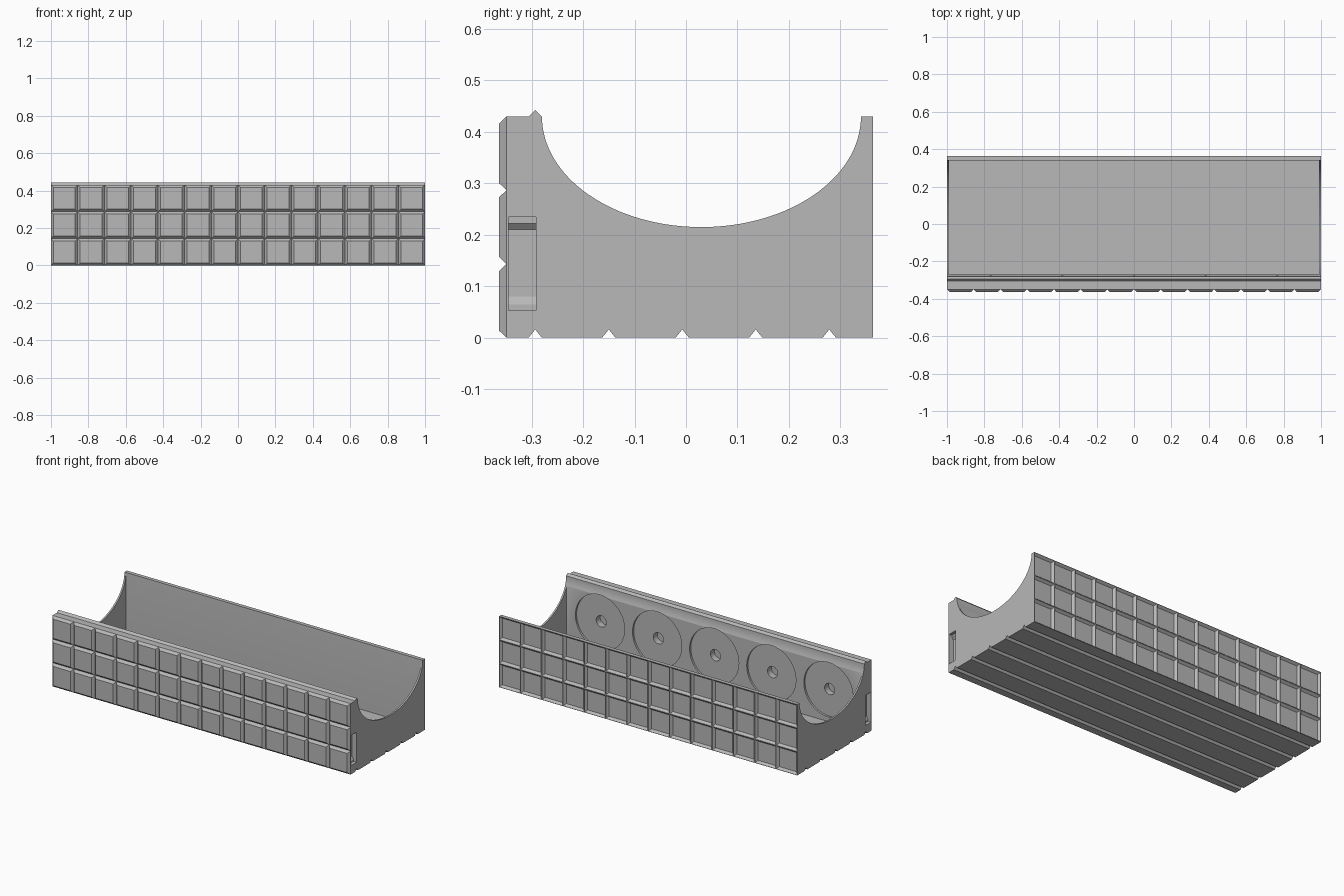
import bpy, bmesh, math
from mathutils import Matrix, Vector

if "Cube" in bpy.data.objects:
    bpy.data.objects.remove(bpy.data.objects["Cube"])

grey = bpy.data.materials.new("plain grey")
grey.use_nodes = True
COLOUR = (0.48, 0.48, 0.48, 1)
grey.diffuse_color = COLOUR
grey.node_tree.nodes["Principled BSDF"].inputs["Base Color"].default_value = COLOUR

HALF, FRONT, BACK, TOP = 1.0, -0.349, 0.363, 0.43
COLS, ROWS = 14, 3
PITCH_X, PITCH_Z = 2 * HALF / COLS, TOP / ROWS
BEVEL, DEPTH = 0.0135, 0.014


def make_object(name, bm):
    bmesh.ops.recalc_face_normals(bm, faces=bm.faces)
    mesh = bpy.data.meshes.new(name)
    bm.to_mesh(mesh)
    bm.free()
    mesh.materials.append(grey)
    obj = bpy.data.objects.new(name, mesh)
    bpy.context.collection.objects.link(obj)
    return obj


def prism(bm, points, offset):
    """Extrude a closed outline along an offset."""
    face = bm.faces.new([bm.verts.new(p) for p in points])
    new = bmesh.ops.extrude_face_region(bm, geom=[face])["geom"]
    verts = [v for v in new if isinstance(v, bmesh.types.BMVert)]
    bmesh.ops.translate(bm, verts=verts, vec=Vector(offset))


def frusta(y_base, y_tip, gap):
    """Grid of bevelled square tiles from a base plane to a tip plane."""
    bm = bmesh.new()
    for col in range(COLS):
        for row in range(ROWS):
            cx, cz = -HALF + (col + 0.5) * PITCH_X, (row + 0.5) * PITCH_Z
            rings = []
            for y, inset in ((y_base, gap), (y_tip, BEVEL)):
                hx, hz = PITCH_X / 2 - inset, PITCH_Z / 2 - inset
                corners = ((-hx, -hz), (hx, -hz), (hx, hz), (-hx, hz))
                rings.append([bm.verts.new((cx + a, y, cz + b)) for a, b in corners])
            low, high = rings
            bm.faces.new(low)
            bm.faces.new(high)
            for i in range(4):
                j = (i + 1) % 4
                bm.faces.new((low[i], low[j], high[j], high[i]))
    return bm


def cylinders(radius, y_near, y_far, segments):
    """Row of five cylinders lying along y."""
    bm = bmesh.new()
    for i in range(-2, 3):
        place = Matrix.Translation((i * 0.383, (y_near + y_far) / 2, 0.215))
        bmesh.ops.create_cone(bm, cap_ends=True, segments=segments,
                              radius1=radius, radius2=radius, depth=y_far - y_near,
                              matrix=place @ Matrix.Rotation(math.pi / 2, 4, 'X'))
    return bm


def cut(target, bm):
    cutter = make_object("cutter", bm)
    cutter.hide_render = True
    mod = target.modifiers.new("cut", 'BOOLEAN')
    mod.operation, mod.solver, mod.object = 'DIFFERENCE', 'EXACT', cutter
    bpy.context.view_layer.objects.active = target
    bpy.ops.object.modifier_apply(modifier=mod.name)
    bpy.data.objects.remove(cutter)


# Body cross-section: grooved underside, thin back, elliptical cradle, top ridge
outline = [(FRONT, 0)]
for i in range(5):
    y = -0.293 + i * PITCH_X
    outline += [(y - 0.013, 0), (y, 0.016), (y + 0.013, 0)]
outline += [(BACK, 0), (BACK, TOP)]
STEPS = 64
for i in range(STEPS + 1):
    a = math.pi * i / STEPS
    outline.append((0.03 + 0.31 * math.cos(a), TOP - 0.215 * math.sin(a)))
outline += [(-0.281, TOP + 0.001), (-0.293, TOP + 0.013), (-0.306, TOP), (FRONT, TOP)]
bm = bmesh.new()
prism(bm, [(-HALF, y, z) for y, z in outline], (2 * HALF, 0, 0))
body = make_object("trough_body", bm)

# Hollow interior between thin end walls
bm = bmesh.new()
prism(bm, [(-0.99, -0.27, 0.022), (0.99, -0.27, 0.022),
           (0.99, 0.3395, 0.022), (-0.99, 0.3395, 0.022)], (0, 0, 0.6))
cut(body, bm)

# Round recesses with a small central hole inside the front wall
cut(body, cylinders(0.165, -0.282, -0.2, 64))
cut(body, cylinders(0.034, -0.32, -0.2, 32))

# Stepped slot in each end of the front wall
slot = [(0.1, 0.053), (-0.02, 0.053), (-0.02, 0.065), (-0.03, 0.08),
        (-0.03, 0.21), (-0.02, 0.222), (-0.02, 0.235), (0.1, 0.235)]
for side in (-1, 1):
    bm = bmesh.new()
    prism(bm, [(side * (HALF + x), -0.345, z) for x, z in slot], (0, 0.053, 0))
    cut(body, bm)

# Sunken panels on the back
cut(body, frusta(BACK + 0.001, BACK - DEPTH, 0.001))

# Raised tiles on the front
tiles = make_object("front_tiles", frusta(FRONT, FRONT - DEPTH, 0))

# Smooth the cradle and round recesses, keep the edges sharp
for obj in (body, tiles):
    bpy.ops.object.select_all(action='DESELECT')
    obj.select_set(True)
    bpy.context.view_layer.objects.active = obj
    bpy.ops.object.shade_smooth_by_angle(angle=math.radians(25))
